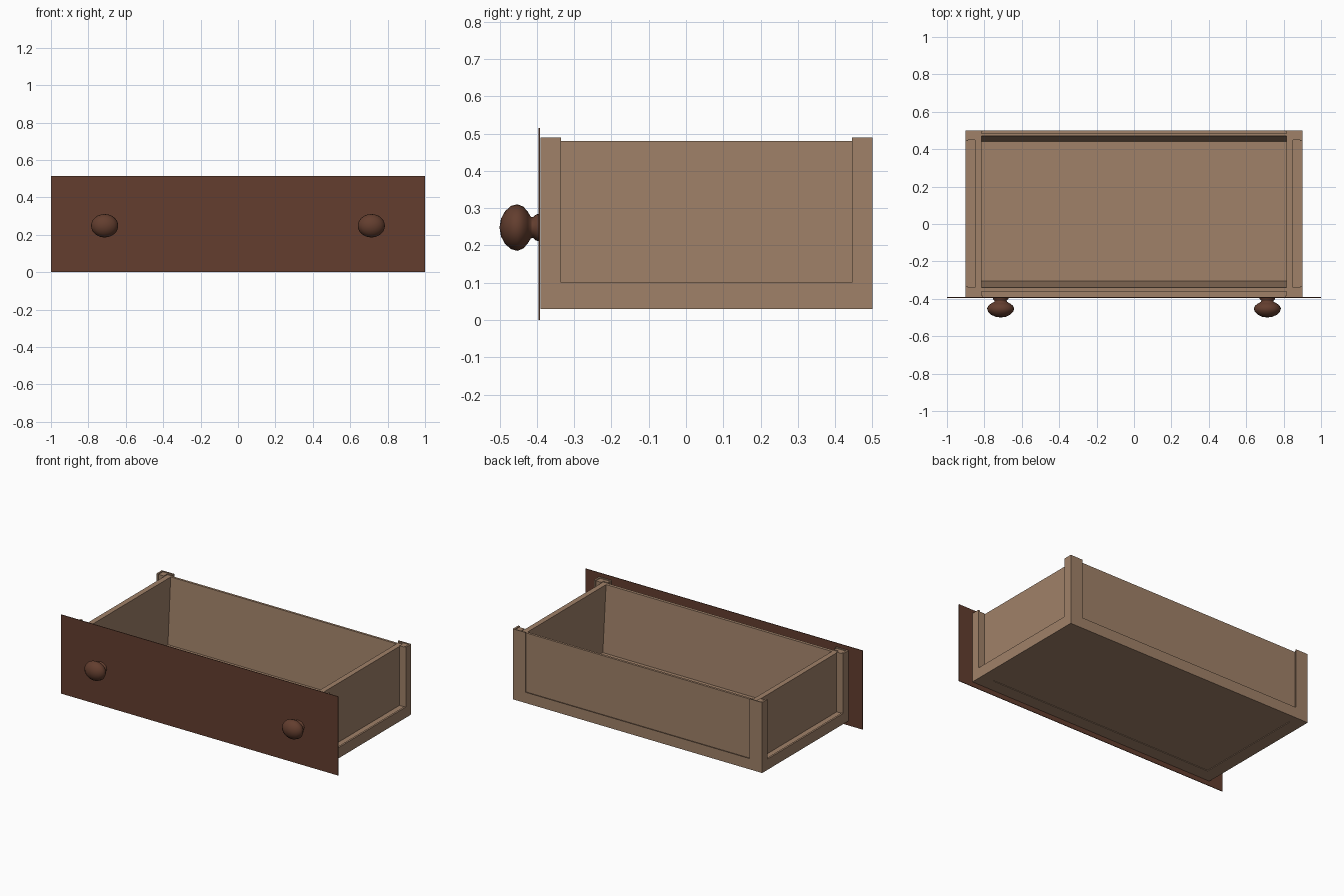
import bpy, bmesh, math
from mathutils import Vector

cube = bpy.data.objects.get("Cube")
if cube:
    bpy.data.objects.remove(cube, do_unlink=True)


def material(name, rgb):
    m = bpy.data.materials.new(name)
    m.use_nodes = True
    color = (*rgb, 1)
    m.diffuse_color = color
    bsdf = next(n for n in m.node_tree.nodes if n.type == 'BSDF_PRINCIPLED')
    bsdf.inputs["Base Color"].default_value = color
    bsdf.inputs["Roughness"].default_value = 0.7
    return m


PALE = material("pale_wood", (0.35, 0.22, 0.14))
DARK = material("dark_stained_wood", (0.125, 0.048, 0.028))


def finish(name, bm, mat):
    bmesh.ops.recalc_face_normals(bm, faces=bm.faces)
    me = bpy.data.meshes.new(name)
    bm.to_mesh(me)
    bm.free()
    me.materials.append(mat)
    ob = bpy.data.objects.new(name, me)
    bpy.context.collection.objects.link(ob)
    return ob


def prism(name, outline, move, mat=PALE):
    """Extrude a closed 3D outline along a vector."""
    bm = bmesh.new()
    face = bm.faces.new([bm.verts.new(p) for p in outline])
    ext = bmesh.ops.extrude_face_region(bm, geom=[face], use_keep_orig=True)
    verts = [g for g in ext["geom"] if isinstance(g, bmesh.types.BMVert)]
    bmesh.ops.translate(bm, verts=verts, vec=Vector(move))
    return finish(name, bm, mat)


def box(name, x, y, z, mat=PALE):
    outline = [(x[0], y[0], z[0]), (x[1], y[0], z[0]), (x[1], y[1], z[0]), (x[0], y[1], z[0])]
    return prism(name, outline, (0, 0, z[1] - z[0]), mat)


def ring(name, outer, inner, z0, z1):
    """Rectangular frame; each rectangle is (half width, front y, back y)."""
    def loop(r, z):
        w, f, b = r
        return [bm.verts.new(p) for p in ((-w, f, z), (w, f, z), (w, b, z), (-w, b, z))]
    bm = bmesh.new()
    loops = [loop(outer, z0), loop(outer, z1), loop(inner, z1), loop(inner, z0)]
    for a, b in zip(loops, loops[1:] + loops[:1]):
        for i in range(4):
            j = (i + 1) % 4
            bm.faces.new((a[i], a[j], b[j], b[i]))
    return finish(name, bm, PALE)


# Nested outlines of the drawer body: (half width, front y, back y)
OUTER = (0.90, -0.39, 0.50)
STEP = (0.888, -0.382, 0.495)
WALL = (0.85, -0.36, 0.485)
INSIDE = 0.815
BOTTOM, RAIL, TOP, POST = 0.03, 0.10, 0.48, 0.49

# Lower rail and corner posts, each in two layers with a slight step
for label, out, inn, drop in (("outer", OUTER, STEP, 0), ("inner", STEP, WALL, 0.005)):
    rail_top = RAIL - drop
    ring(label + "_bottom_rail", out, inn, BOTTOM, rail_top)
    for side, sx in (("left", 1), ("right", -1)):
        for end, k, arm in (("front", 1, -0.335 - drop), ("back", 2, 0.445 + drop)):
            ax = 0.81 + drop
            plan = [(out[0], out[k]), (out[0], arm), (inn[0], arm),
                    (inn[0], inn[k]), (ax, inn[k]), (ax, out[k])]
            prism(f"{label}_post_{end}_{side}", [(sx * x, y, rail_top) for x, y in plan],
                  (0, 0, POST - drop - rail_top))

# Side walls
for side, sx in (("left", 1), ("right", -1)):
    box("side_wall_" + side, sorted((sx * INSIDE, sx * WALL[0])), WALL[1:], (BOTTOM, TOP))

# Front and back walls, with inner faces that lean outward
for name, y, top_y, low_y in (("front_wall", WALL[1], -0.34, -0.305),
                              ("back_wall", WALL[2], 0.47, 0.44)):
    section = [(y, BOTTOM), (low_y, BOTTOM), (top_y, TOP), (y, TOP)]
    prism(name, [(-INSIDE, a, b) for a, b in section], (2 * INSIDE, 0, 0))

# Floor, slightly recessed underneath
box("floor", (-INSIDE, INSIDE), (-0.305, 0.44), (0.034, 0.05))

# Thin front panel
box("front_panel", (-1, 1), (-0.395, -0.391), (0, 0.515), DARK)

# Turned knobs, slightly wider than tall: (radius, y)
PROFILE = [(0.037, -0.393), (0.035, -0.402), (0.028, -0.41), (0.029, -0.416),
           (0.042, -0.424), (0.056, -0.436), (0.0625, -0.452), (0.058, -0.469),
           (0.044, -0.485), (0.024, -0.496), (0, -0.5)]
for side, sx in (("left", 1), ("right", -1)):
    bm = bmesh.new()
    verts = [bm.verts.new((r, y, 0)) for r, y in PROFILE]
    edges = [bm.edges.new(pair) for pair in zip(verts, verts[1:])]
    bmesh.ops.spin(bm, geom=verts + edges, cent=(0, 0, 0), axis=(0, 1, 0),
                   angle=2 * math.pi, steps=24)
    bmesh.ops.remove_doubles(bm, verts=bm.verts, dist=0.0005)
    bmesh.ops.scale(bm, vec=(1.16, 1, 1), verts=bm.verts)
    bmesh.ops.translate(bm, vec=(sx * 0.713, 0, 0.248), verts=bm.verts)
    for f in bm.faces:
        f.smooth = True
    finish("knob_" + side, bm, DARK)
